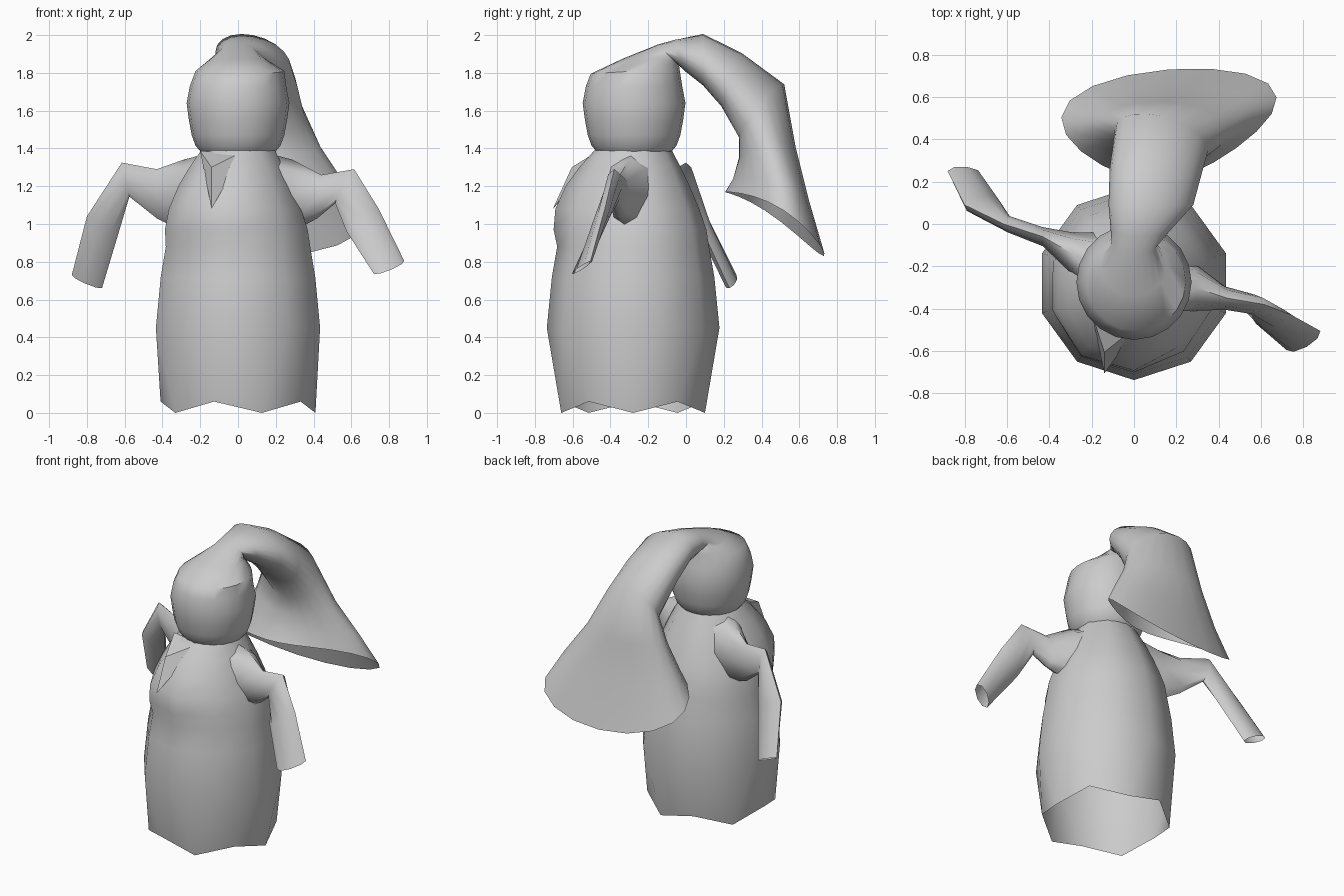
import bpy, bmesh, math
from mathutils import Vector

cube = bpy.data.objects.get("Cube")
if cube:
    bpy.data.objects.remove(cube, do_unlink=True)

grey = bpy.data.materials.new("plain_grey")
grey.use_nodes = True
grey.diffuse_color = (0.6, 0.6, 0.6, 1)
grey.node_tree.nodes["Principled BSDF"].inputs["Base Color"].default_value = (0.6, 0.6, 0.6, 1)


def finish(name, bm, angle):
    """Turn a bmesh into a shaded, coloured object."""
    bmesh.ops.recalc_face_normals(bm, faces=bm.faces)
    mesh = bpy.data.meshes.new(name)
    bm.to_mesh(mesh)
    bm.free()
    ob = bpy.data.objects.new(name, mesh)
    bpy.context.collection.objects.link(ob)
    mesh.materials.append(grey)
    bpy.ops.object.select_all(action='DESELECT')
    ob.select_set(True)
    bpy.context.view_layer.objects.active = ob
    bpy.ops.object.shade_smooth_by_angle(angle=math.radians(angle))


def bridge(bm, a, b):
    n = len(a)
    for i in range(n):
        j = (i + 1) % n
        bm.faces.new((a[i], a[j], b[j], b[i]))


def section(n, c, u, v, lift=0.0, skew=0.0):
    """Elliptical section; lift raises its two sides, skew widens its back."""
    c, u, v = Vector(c), Vector(u), Vector(v)
    for k in range(n):
        t = 2 * math.pi * k / n
        yield (c + u * math.cos(t) + v * math.sin(t)
               + Vector((-skew * math.sin(2 * t), 0, lift * math.cos(2 * t))))


def loft(name, sections, n, angle):
    """Skin a row of sections as an open cloth tube."""
    bm = bmesh.new()
    rings = [[bm.verts.new(p) for p in section(n, *s)] for s in sections]
    for a, b in zip(rings, rings[1:]):
        bridge(bm, a, b)
    finish(name, bm, angle)


# Robe: open ten-sided shell, zigzag hem, chest swelling on the front right
Y0 = -0.28
bm = bmesh.new()


def robe_ring(z, r, bulge=0.0):
    ring = []
    for k in range(10):
        t = math.radians(18 + 36 * k)
        rr = r + bulge * max(0, math.cos(t - math.radians(245))) ** 2
        ring.append(bm.verts.new((rr * math.cos(t), Y0 + rr * math.sin(t), z)))
    return ring


hem = []
for k in range(10):
    t = math.radians(36 * k)
    hem.append(bm.verts.new((0.41 * math.cos(t), Y0 + 0.4 * math.sin(t), 0.06 * (k % 2))))
rings = [robe_ring(*p) for p in ((0.45, 0.457), (0.72, 0.43), (0.88, 0.402), (0.97, 0.388, 0.04),
                                 (1.08, 0.35, 0.075), (1.2, 0.3, 0.07),
                                 (1.3, 0.252, 0.04), (1.39, 0.205))]
for i in range(10):
    j = (i + 1) % 10
    bm.faces.new((hem[i], hem[j], rings[0][i]))
    bm.faces.new((rings[0][i], hem[j], rings[0][j]))
for a, b in zip(rings, rings[1:]):
    bridge(bm, a, b)
finish("robe", bm, 50)

# Pointed collar fold hanging from the neck
bm = bmesh.new()
a, tip, b, ridge = [bm.verts.new(p) for p in ((-0.2, -0.42, 1.385), (-0.14, -0.705, 1.08),
                                              (0.03, -0.47, 1.385), (-0.14, -0.605, 1.3))]
for f in ((a, tip, ridge), (ridge, tip, b), (a, ridge, b)):
    bm.faces.new(f)
finish("collar_fold", bm, 30)

# Head drawn out at the crown into a long flaring hood tail
head = [((0, -0.275, z), (r, 0, 0), (0, r, 0)) for z, r in
        ((1.385, 0.2), (1.415, 0.225), (1.47, 0.245), (1.55, 0.26), (1.64, 0.272), (1.73, 0.255))]
tail = [
    ((0.01, -0.27, 1.81), (0.235, 0, 0), (0, 0.235, 0.015)),
    ((0.0, -0.19, 1.868), (0.155, 0, 0), (0, 0.15, -0.005)),
    ((0.0, -0.1, 1.9), (0.105, 0, 0), (0, 0.05, -0.05)),
    ((0.03, -0.03, 1.89), (0.14, 0, -0.01), (0, 0.03, -0.085)),
    ((0.08, 0.09, 1.87), (0.2, 0, -0.04), (0, 0, -0.13)),
    ((0.1, 0.24, 1.765), (0.215, -0.02, -0.04), (0, -0.05, -0.135)),
    ((0.13, 0.4, 1.6), (0.22, -0.05, -0.02), (0, -0.11, -0.14)),
    ((0.14, 0.43, 1.39), (0.3, -0.01, 0.0), (0, -0.15, -0.03), 0.01, 0.02),
    ((0.155, 0.45, 1.2), (0.4, 0.03, 0.01), (0, -0.2, 0.06), 0.02, 0.05),
    ((0.165, 0.47, 1.035), (0.485, 0.05, 0.0), (0, -0.26, 0.17), 0.035, 0.08),
]
loft("head_and_hood_tail", head + tail, 20, 50)

# Flat drooping sleeves, each swung a different way
loft("left_sleeve", [
    ((0.1, -0.28, 1.19), (0.0, 0, 0.2), (0, 0.2, 0)),
    ((0.29, -0.3, 1.15), (0.0, 0, 0.19), (0, 0.11, 0)),
    ((0.43, -0.35, 1.145), (0.01, 0, 0.115), (0, 0.055, 0)),
    ((0.565, -0.38, 1.2), (0.05, 0, 0.09), (0.01, 0.045, 0)),
    ((0.66, -0.45, 1.02), (0.085, 0.02, 0.06), (-0.01, 0.04, 0)),
    ((0.8, -0.55, 0.77), (0.08, 0.045, 0.035), (-0.015, 0.03, 0.01)),
], 8, 60)
loft("right_sleeve", [
    ((-0.1, -0.24, 1.19), (0.0, 0, 0.2), (0, 0.2, 0)),
    ((-0.29, -0.14, 1.15), (0.0, 0, 0.19), (0, 0.1, 0)),
    ((-0.43, -0.06, 1.16), (0.0, 0, 0.13), (0, 0.045, 0)),
    ((-0.595, 0.0, 1.235), (-0.02, 0, 0.09), (0, 0.04, 0)),
    ((-0.715, 0.09, 1.0), (-0.085, 0, 0.04), (0.02, 0.04, 0)),
    ((-0.8, 0.24, 0.695), (-0.08, 0.01, 0.035), (0.01, 0.03, 0.01)),
], 8, 60)
